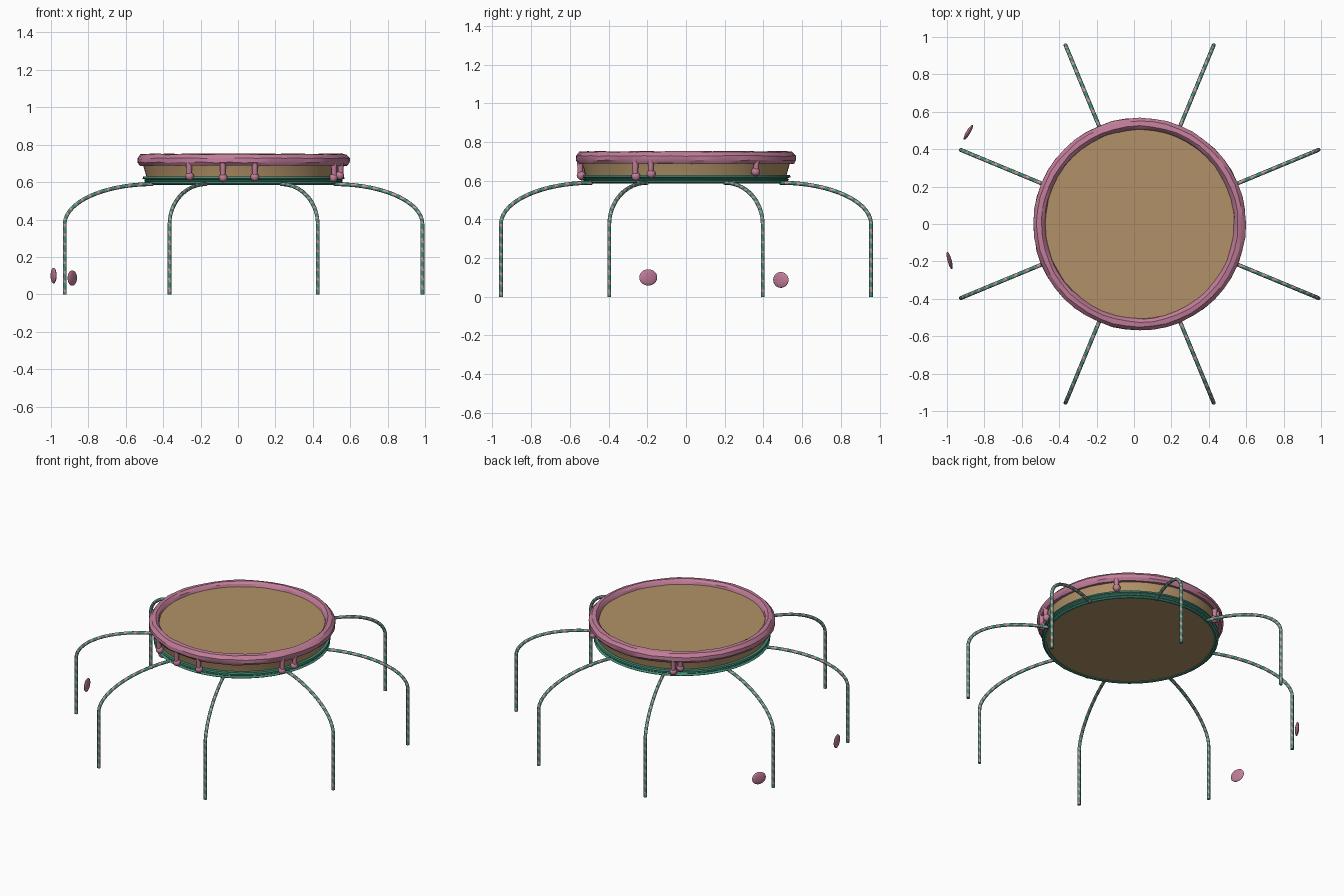
import bpy, bmesh, math, random
from mathutils import Vector, Matrix

random.seed(4)
if "Cube" in bpy.data.objects:
    bpy.data.objects.remove(bpy.data.objects["Cube"], do_unlink=True)

CENTRE = Vector((0.03, 0, 0))


def material(name, rgb):
    m = bpy.data.materials.new(name)
    m.use_nodes = True
    lin = [(c / 255) ** 2.2 for c in rgb] + [1]
    m.diffuse_color = lin
    m.node_tree.nodes["Principled BSDF"].inputs["Base Color"].default_value = lin
    return m


TAN = material("sponge tan", (176, 144, 103))
PINK = material("icing pink", (192, 124, 152))
GREEN = material("plate green", (68, 138, 117))
PALE = material("stripe pink", (196, 152, 162))


def finish(name, bm, mats, angle=40):
    bmesh.ops.recalc_face_normals(bm, faces=bm.faces)
    mesh = bpy.data.meshes.new(name)
    bm.to_mesh(mesh)
    bm.free()
    ob = bpy.data.objects.new(name, mesh)
    bpy.context.collection.objects.link(ob)
    for m in mats:
        mesh.materials.append(m)
    bpy.ops.object.select_all(action="DESELECT")
    ob.select_set(True)
    bpy.context.view_layer.objects.active = ob
    bpy.ops.object.shade_smooth_by_angle(angle=math.radians(angle))
    return ob


def polar(r, deg, z):
    a = math.radians(deg)
    return CENTRE + Vector((r * math.cos(a), r * math.sin(a), z))


def lathe(name, profile, mat, closed=False, steps=64, jitter=0, angle=30):
    """Spin an (r, z) profile; an open one gets flat caps."""
    bm = bmesh.new()
    rings = []
    for r, z in profile:
        rings.append([bm.verts.new(polar(r + random.uniform(-jitter, jitter), 360 * i / steps,
                                         z + random.uniform(-jitter, jitter)))
                      for i in range(steps)])
    pairs = list(zip(rings, rings[1:])) + ([(rings[-1], rings[0])] if closed else [])
    for a, b in pairs:
        for i in range(steps):
            j = (i + 1) % steps
            bm.faces.new((a[i], a[j], b[j], b[i]))
    if not closed:
        bm.faces.new(rings[0])
        bm.faces.new(rings[-1])
    return finish(name, bm, [mat], angle)


# Round body, its stepped base trim and the uneven icing rim
lathe("sponge_body", [(0.515, 0.592), (0.52, 0.63), (0.54, 0.70), (0.515, 0.722)], TAN)
lathe("base_trim", [(0.51, 0.588), (0.525, 0.585), (0.537, 0.593), (0.527, 0.602),
                    (0.532, 0.607), (0.524, 0.612), (0.54, 0.618), (0.537, 0.629),
                    (0.51, 0.631)], GREEN, closed=True)
lathe("icing_rim", [(0.535, 0.69), (0.556, 0.688), (0.568, 0.705), (0.568, 0.728),
                    (0.55, 0.748), (0.525, 0.752), (0.51, 0.738), (0.503, 0.715)],
      PINK, closed=True, steps=48, jitter=0.0025)


# Icing drips: a stem ending in a ball
def drip(index, deg, z):
    bm = bmesh.new()
    bmesh.ops.create_uvsphere(bm, u_segments=16, v_segments=10, radius=0.023,
                              matrix=Matrix.Translation(polar(0.545, deg, z)))
    height = 0.715 - z
    bmesh.ops.create_cone(bm, cap_ends=True, segments=12, radius1=0.013, radius2=0.017,
                          depth=height,
                          matrix=Matrix.Translation(polar(0.55, deg, z + height / 2)))
    finish(f"icing_drip_{index}", bm, [PINK])


for n, (deg, z) in enumerate([(238, 0.632), (258.4, 0.623), (276.3, 0.627), (331.6, 0.622),
                              (340.7, 0.635), (41.3, 0.646), (119.5, 0.625), (124, 0.65)]):
    drip(n + 1, deg, z)


# Arched legs with a spiral stripe
FOOT, TOP, KNEE, REACH, THICK, SIDES = 1.035, 0.589, 0.375, 0.51, 0.0105, 8


def leg_path():
    pts = [(FOOT, KNEE * i / 30) for i in range(30)]
    for i in range(49):
        t = math.pi / 2 * i / 48
        pts.append((FOOT - REACH * (1 - math.cos(t)), KNEE + (TOP - KNEE) * math.sin(t)))
    return pts


def leg(index, deg):
    bm = bmesh.new()
    path = leg_path()
    side = polar(1, deg + 90, 0) - CENTRE
    rings = []
    for i, (r, z) in enumerate(path):
        a, b = path[max(i - 1, 0)], path[min(i + 1, len(path) - 1)]
        along = (polar(*[b[0], deg, b[1]]) - polar(a[0], deg, a[1])).normalized()
        up = along.cross(side)
        ring = []
        for k in range(SIDES):
            t = math.tau * k / SIDES
            ring.append(bm.verts.new(polar(r, deg, z)
                                     + THICK * (math.cos(t) * side + math.sin(t) * up)))
        rings.append(ring)
    for i, (a, b) in enumerate(zip(rings, rings[1:])):
        for k in range(SIDES):
            j = (k + 1) % SIDES
            f = bm.faces.new((a[k], a[j], b[j], b[k]))
            f.material_index = int((2 * i + k) % SIDES < 3)
    bm.faces.new(rings[0])
    bm.faces.new(rings[-1])
    finish(f"leg_{index}", bm, [GREEN, PALE], 60)


for n in range(8):
    leg(n + 1, 22.5 + 45 * n)


# Two loose flattened sweets standing on edge beside the legs
def sweet(name, place, turn, width, height):
    bm = bmesh.new()
    bmesh.ops.create_uvsphere(bm, u_segments=24, v_segments=14, radius=1,
                              matrix=Matrix.Translation(place)
                              @ Matrix.Rotation(math.radians(turn), 4, "Z")
                              @ Matrix.Diagonal((width, 0.011, height, 1)))
    finish(name, bm, [PINK])


sweet("loose_sweet_back", (-0.886, 0.49, 0.087), 59, 0.046, 0.041)
sweet("loose_sweet_front", (-0.986, -0.195, 0.1), 105, 0.048, 0.042)
